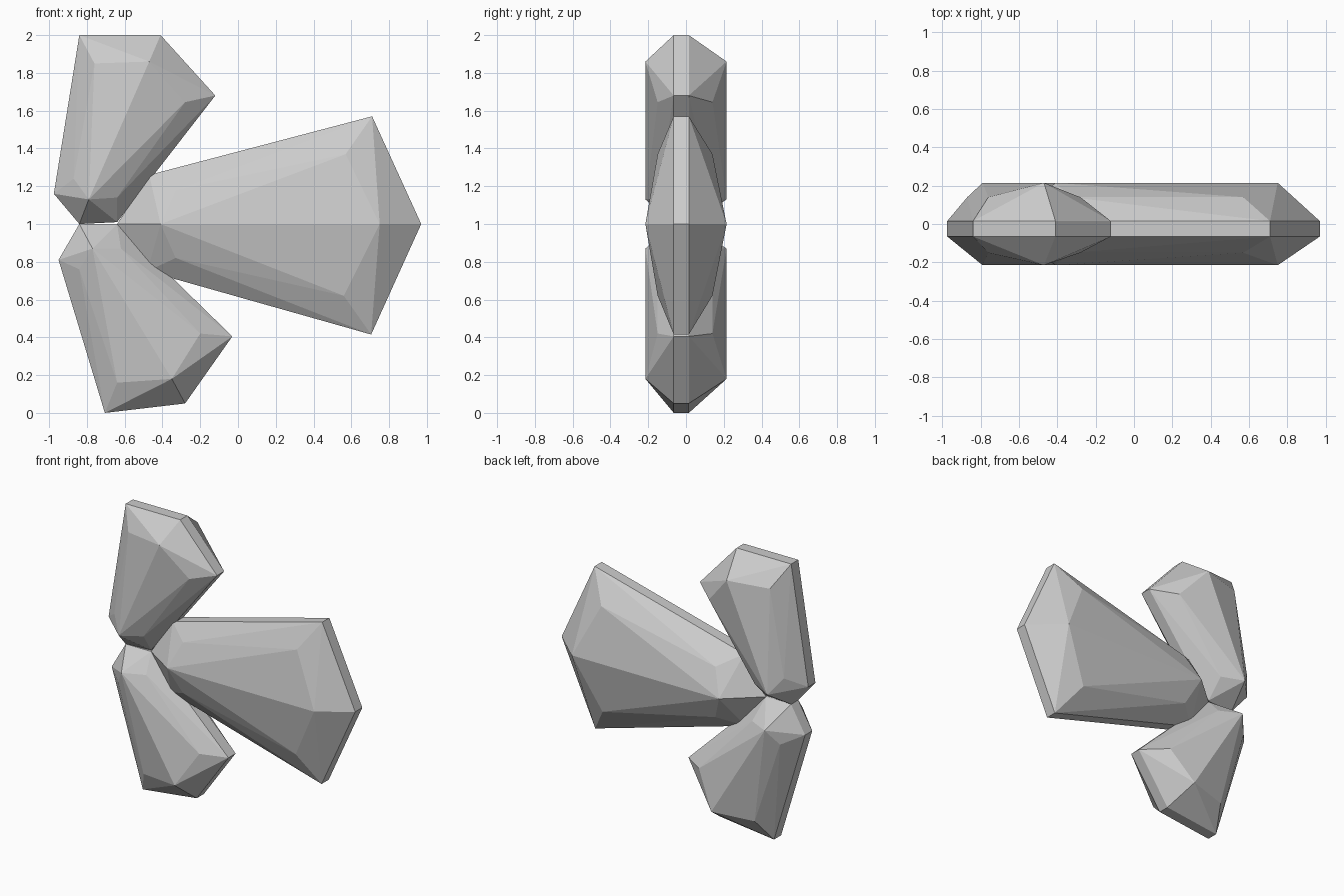
import bpy, bmesh

if "Cube" in bpy.data.objects:
    bpy.data.objects.remove(bpy.data.objects["Cube"])


def faceted_lobe(name, rim, inner, ridge):
    """Hexagonal rim band with a smaller raised hexagon on front and back.

    rim, inner: six (x, z) points; ridge: indices of the two highest inner points.
    """
    bm = bmesh.new()
    for y in (-0.065, 0.015):
        for x, z in rim:
            bm.verts.new((x, y, z))
    for i, (x, z) in enumerate(inner):
        high = i in ridge
        bm.verts.new((x, -0.215 if high else -0.15, z))
        bm.verts.new((x, 0.215 if high else 0.14, z))
    bmesh.ops.convex_hull(bm, input=bm.verts[:])
    # Merge triangles that lie in one plane
    bmesh.ops.dissolve_limit(bm, angle_limit=0.01, verts=bm.verts[:], edges=bm.edges[:])
    bmesh.ops.recalc_face_normals(bm, faces=bm.faces[:])
    mesh = bpy.data.meshes.new(name)
    bm.to_mesh(mesh)
    bm.free()
    obj = bpy.data.objects.new(name, mesh)
    bpy.context.collection.objects.link(obj)
    return obj


# Large lobe pointing right
faceted_lobe(
    "large_lobe",
    [(0.71, 1.57), (0.97, 1.0), (0.705, 0.415), (-0.48, 0.75), (-0.64, 1.0), (-0.47, 1.26)],
    [(0.57, 1.37), (0.75, 1.0), (0.56, 0.62), (-0.33, 0.82), (-0.41, 1.0), (-0.33, 1.18)],
    (1, 4))

# Small lobe pointing up
faceted_lobe(
    "upper_lobe",
    [(-0.84, 2.0), (-0.41, 2.0), (-0.12, 1.68), (-0.64, 1.01), (-0.84, 1.0), (-0.975, 1.16)],
    [(-0.76, 1.85), (-0.47, 1.86), (-0.28, 1.645), (-0.64, 1.14), (-0.79, 1.13), (-0.87, 1.24)],
    (1, 4))

# Small lobe pointing down
faceted_lobe(
    "lower_lobe",
    [(-0.705, 0.0), (-0.28, 0.05), (-0.03, 0.405), (-0.64, 1.0), (-0.84, 1.0), (-0.95, 0.81)],
    [(-0.64, 0.16), (-0.35, 0.18), (-0.20, 0.42), (-0.62, 0.87), (-0.77, 0.87), (-0.84, 0.76)],
    (1, 4))
